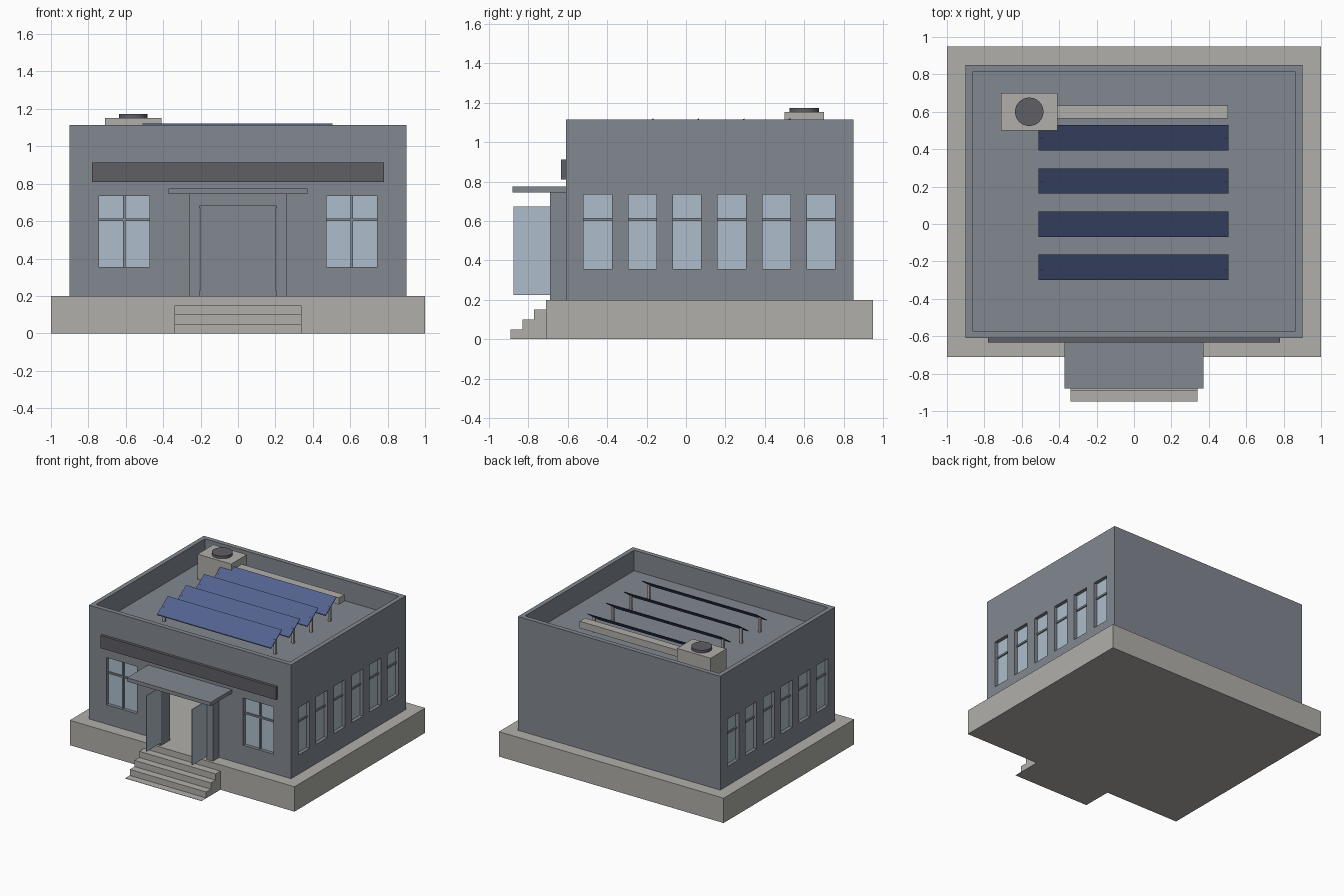
import bpy, bmesh, math
from mathutils import Matrix, Vector

if "Cube" in bpy.data.objects:
    bpy.data.objects.remove(bpy.data.objects["Cube"])


def material(name, r, g, b):
    lin = [((c / 255 + 0.055) / 1.055) ** 2.4 for c in (r, g, b)]
    m = bpy.data.materials.new(name)
    m.diffuse_color = (*lin, 1)
    m.use_nodes = True
    m.node_tree.nodes["Principled BSDF"].inputs["Base Color"].default_value = m.diffuse_color
    return m


WALL = material("grey_wall", 130, 136, 144)
STONE = material("pale_stone", 177, 175, 170)
GLASS = material("pale_glass", 173, 190, 204)
DARK = material("dark_grey", 94, 94, 101)
SOLAR = material("solar_blue", 82, 98, 142)


def finish(name, bm, mat):
    bmesh.ops.recalc_face_normals(bm, faces=bm.faces)
    me = bpy.data.meshes.new(name)
    bm.to_mesh(me)
    bm.free()
    me.materials.append(mat)
    ob = bpy.data.objects.new(name, me)
    bpy.context.scene.collection.objects.link(ob)
    return ob


def boxes(name, spans, mat):
    """One object from boxes given as (x0, x1, y0, y1, z0, z1)."""
    bm = bmesh.new()
    for x0, x1, y0, y1, z0, z1 in spans:
        mid = Vector((x0 + x1, y0 + y1, z0 + z1)) / 2
        size = Matrix.Diagonal((x1 - x0, y1 - y0, z1 - z0, 1))
        bmesh.ops.create_cube(bm, size=1, matrix=Matrix.Translation(mid) @ size)
    return finish(name, bm, mat)


def profile_x(name, pts, x0, x1, mat):
    """Extrude a y-z outline along x."""
    bm = bmesh.new()
    face = bm.faces.new([bm.verts.new((x0, y, z)) for y, z in pts])
    ext = bmesh.ops.extrude_face_region(bm, geom=[face])["geom"]
    verts = [v for v in ext if isinstance(v, bmesh.types.BMVert)]
    bmesh.ops.translate(bm, verts=verts, vec=(x1 - x0, 0, 0))
    return finish(name, bm, mat)


def cut(ob, spans):
    """Subtract boxes that do not overlap each other."""
    cutter = boxes("cutter", spans, WALL)
    cutter.hide_render = True
    mod = ob.modifiers.new("cut", 'BOOLEAN')
    mod.operation, mod.solver, mod.object = 'DIFFERENCE', 'EXACT', cutter
    bpy.context.view_layer.objects.active = ob
    bpy.ops.object.modifier_apply(modifier=mod.name)
    bpy.data.objects.remove(cutter)


def mirrored(span):
    x0, x1, *rest = span
    return [span, (-x1, -x0, *rest)]


# Plinth and entrance steps; the lowest tread lies flat on the ground
boxes("plinth", [(-1, 1, -0.71, 0.95, 0, 0.2)], STONE)
outline = [(-0.71, 0)]
for i, z in enumerate((0.002, 0.05, 0.10, 0.15)):
    outline += [(-0.95 + 0.06 * i, 0 if i == 0 else outline[-1][1]), (-0.95 + 0.06 * i, z)]
outline.pop(1)
outline.insert(1, (-0.95, 0))
outline.append((-0.71, 0.15))
profile_x("entrance_steps", outline, -0.34, 0.34, STONE)

# Hollow building: room below, open parapet above
ROOF, FRONT, BACK = 0.95, -0.61, 0.85
building = boxes("building", [(-0.9, 0.9, FRONT, BACK, 0.2, 1.115)], WALL)
inner = (-0.863, 0.863, FRONT + 0.038, BACK - 0.038)
cut(building, [(*inner, 0.1, ROOF - 0.03), (*inner, ROOF, 1.3)])

# Window and door openings with glass and glazing bars
Z0, Z1, ZB = 0.355, 0.735, 0.607
holes = [(-0.205, 0.205, -0.7, -0.5, 0.1, 0.68)]
glass, bars = [], []
holes += mirrored((0.473, 0.743, -0.7, -0.5, Z0, Z1))
glass += mirrored((0.473, 0.743, FRONT + 0.028, FRONT + 0.036, Z0, Z1))
bars += mirrored((0.601, 0.615, FRONT + 0.016, FRONT + 0.029, Z0, Z1))
bars += mirrored((0.473, 0.743, FRONT + 0.018, FRONT + 0.029, ZB - 0.007, ZB + 0.007))
for i in range(6):
    a = -0.519 + 0.2265 * i
    b = a + 0.143
    holes += mirrored((0.8, 1.0, a, b, Z0, Z1))
    glass += mirrored((0.864, 0.872, a, b, Z0, Z1))
    bars += mirrored((0.871, 0.882, a, b, ZB - 0.007, ZB + 0.007))
cut(building, holes)
boxes("window_glass", glass, GLASS)
boxes("glazing_bars", bars, WALL)

# Entrance portal, canopy, open door leaves, blank sign board
boxes("door_portal", mirrored((0.205, 0.26, -0.69, FRONT, 0.2, 0.745))
      + [(-0.205, 0.205, -0.69, FRONT, 0.68, 0.745)], WALL)
boxes("entrance_canopy", [(-0.372, 0.372, -0.88, FRONT, 0.745, 0.775)], WALL)
boxes("door_leaves", mirrored((0.2, 0.208, -0.875, -0.69, 0.225, 0.673)), GLASS)
boxes("sign_board", [(-0.78, 0.78, -0.633, FRONT, 0.81, 0.912)], DARK)

# Four tilted solar panels on posts
posts = []
for i in range(4):
    y = -0.30 + 0.231 * i
    profile_x(f"solar_panel_{i + 1}", [(y, 1.02), (y + 0.136, 1.115), (y + 0.136, 1.122), (y, 1.027)],
              -0.51, 0.505, SOLAR)
    posts += mirrored((0.483, 0.502, y + 0.06, y + 0.076, ROOF, 1.07))
boxes("panel_posts", posts, STONE)

# Ventilation unit with round fan and duct
boxes("vent_unit", [(-0.71, -0.41, 0.5, 0.7, ROOF, 1.152)], STONE)
boxes("vent_duct", [(-0.41, 0.503, 0.565, 0.633, 1.045, 1.1)], STONE)
bm = bmesh.new()
bmesh.ops.create_cone(bm, cap_ends=True, segments=32, radius1=0.076, radius2=0.076, depth=0.022,
                      matrix=Matrix.Translation((-0.56, 0.6, 1.162)))
fan = finish("vent_fan", bm, DARK)
bpy.ops.object.select_all(action='DESELECT')
fan.select_set(True)
bpy.context.view_layer.objects.active = fan
bpy.ops.object.shade_smooth_by_angle(angle=math.radians(35))
